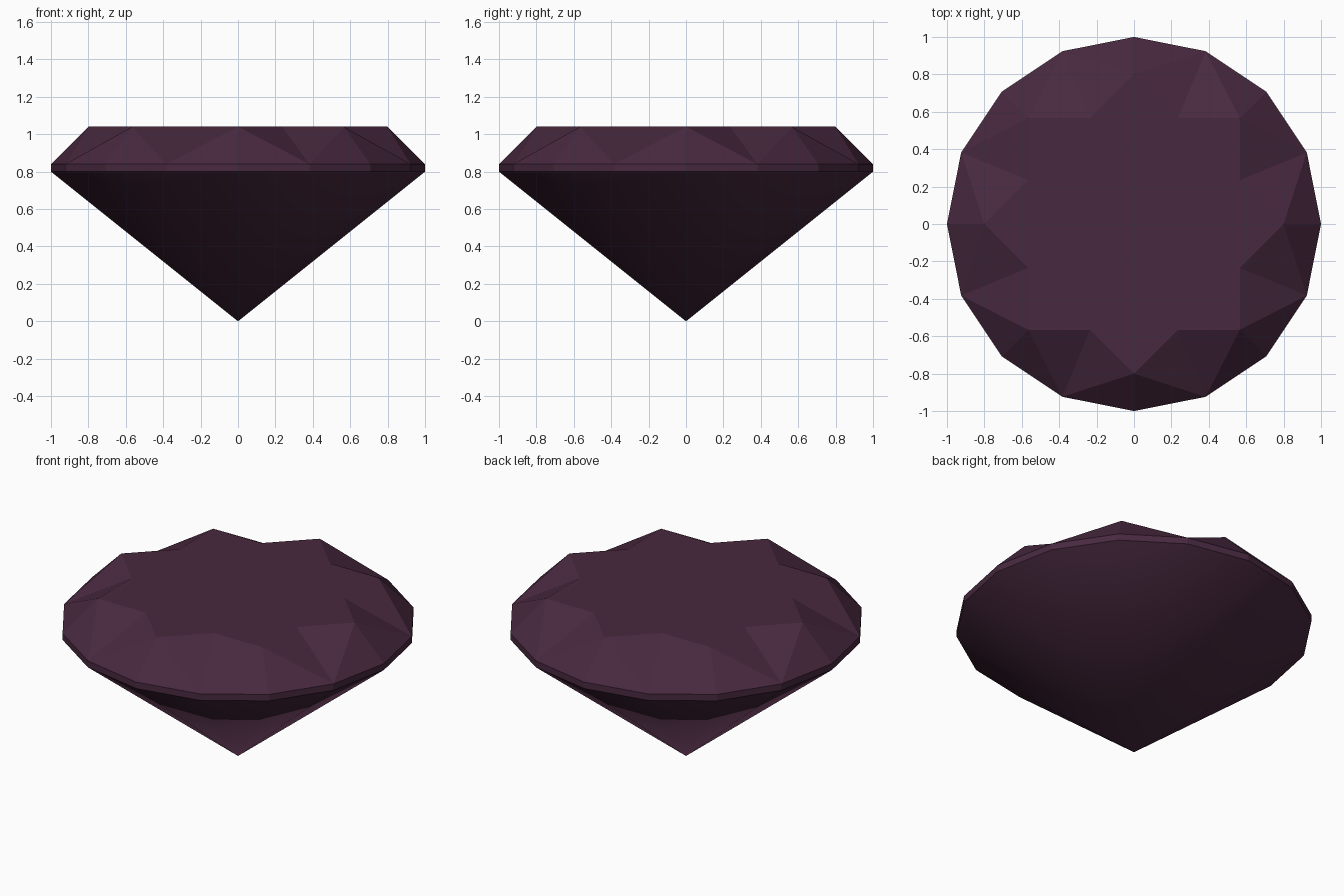
import bpy, bmesh, math

if "Cube" in bpy.data.objects:
    bpy.data.objects.remove(bpy.data.objects["Cube"], do_unlink=True)

N = 16                       # girdle sides
TIP_R = 0.8                  # outer radius of the star-shaped table
# notch radius where two crossed squares meet
NOTCH_R = TIP_R * math.cos(math.pi / 4) / math.cos(math.pi / 8)
Z_LOW, Z_GIRDLE, Z_TABLE = 0.80, 0.84, 1.04

plum = bpy.data.materials.new("dark plum")
plum.use_nodes = True
color = (0.065, 0.022, 0.050, 1.0)
plum.diffuse_color = color
plum.node_tree.nodes["Principled BSDF"].inputs["Base Color"].default_value = color


def ring(bm, z, radius):
    """Ring of N vertices; radius is a function of the vertex index."""
    return [bm.verts.new((radius(i) * math.cos(2 * math.pi * i / N),
                          radius(i) * math.sin(2 * math.pi * i / N), z))
            for i in range(N)]


bm = bmesh.new()
low = ring(bm, Z_LOW, lambda i: 1.0)
girdle = ring(bm, Z_GIRDLE, lambda i: 1.0)
table = ring(bm, Z_TABLE, lambda i: NOTCH_R if i % 2 else TIP_R)
point = bm.verts.new((0, 0, 0))

# flat star table
bm.faces.new(table)

for i in range(N):
    j = (i + 1) % N
    # pavilion cone
    bm.faces.new((point, low[j], low[i])).smooth = True
    # girdle band
    bm.faces.new((low[i], low[j], girdle[j], girdle[i]))
    # crown: one girdle facet and one star facet per step
    tip, odd = (i, j) if i % 2 == 0 else (j, i)
    bm.faces.new((girdle[i], girdle[j], table[tip]))
    bm.faces.new((table[tip], girdle[odd], table[odd]))

bmesh.ops.recalc_face_normals(bm, faces=bm.faces)

# keep the rim of the smooth pavilion crisp
for e in bm.edges:
    if any(not f.smooth for f in e.link_faces):
        e.smooth = False

mesh = bpy.data.meshes.new("cut_gem")
bm.to_mesh(mesh)
bm.free()
mesh.materials.append(plum)
gem = bpy.data.objects.new("cut_gem", mesh)
bpy.context.collection.objects.link(gem)
